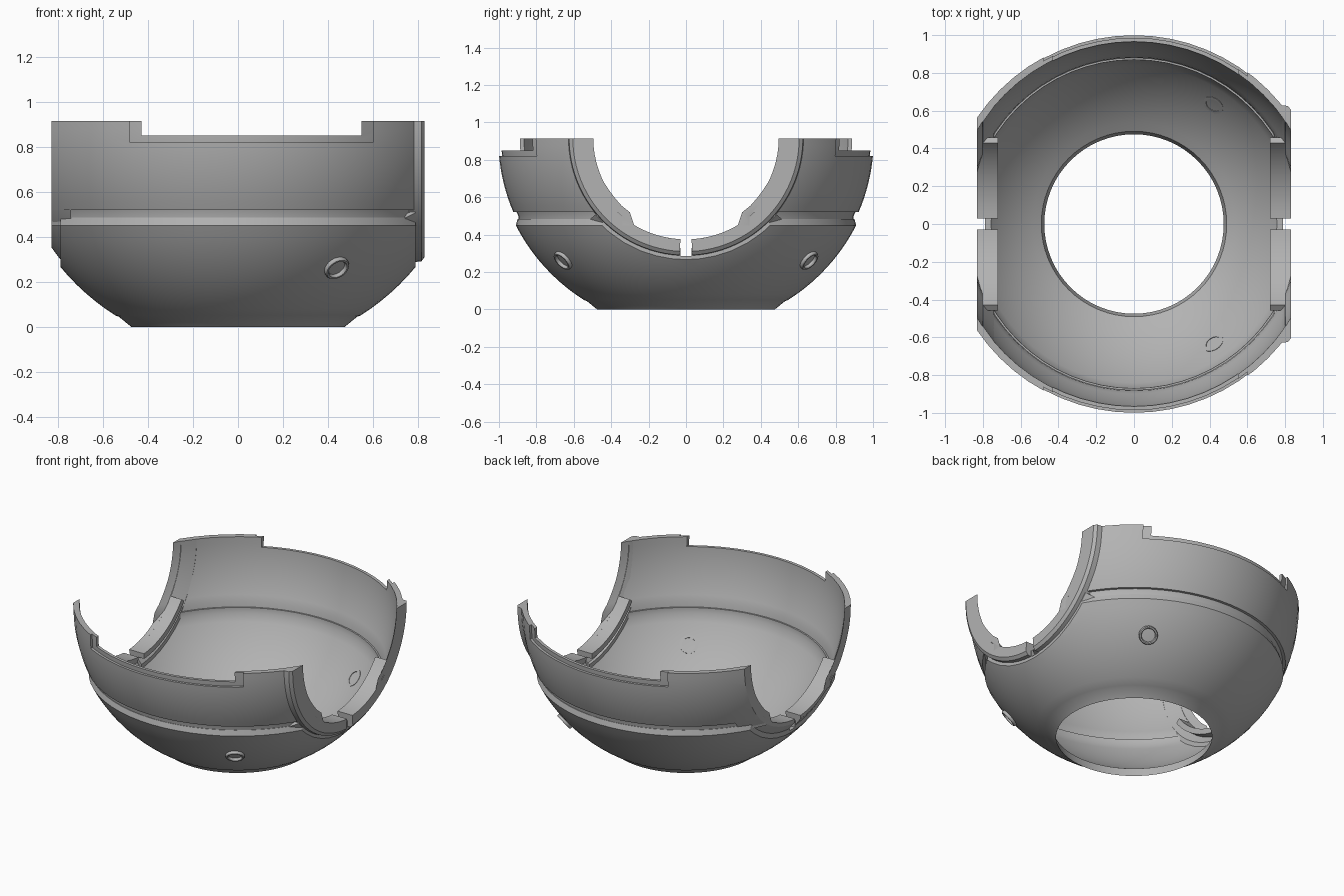
import bpy, bmesh, math
from mathutils import Vector, Matrix

cube = bpy.data.objects.get("Cube")
if cube:
    bpy.data.objects.remove(cube, do_unlink=True)

CZ = 0.915          # height of the sphere centre, also the top rim
SEG = 64

grey = bpy.data.materials.new("plain grey")
grey.use_nodes = True
colour = (0.45, 0.45, 0.45, 1)
grey.diffuse_color = colour
grey.node_tree.nodes["Principled BSDF"].inputs["Base Color"].default_value = colour
parts = []


def add_object(name, bm):
    bmesh.ops.recalc_face_normals(bm, faces=bm.faces)
    mesh = bpy.data.meshes.new(name)
    bm.to_mesh(mesh)
    bm.free()
    ob = bpy.data.objects.new(name, mesh)
    bpy.context.scene.collection.objects.link(ob)
    return ob


def lathe(name, profile, place, start=0.0, end=math.tau, steps=SEG):
    """Sweep a closed (radius, along) profile; place() maps it into space."""
    full = abs(end - start - math.tau) < 1e-6
    bm = bmesh.new()
    rings = []
    for i in range(steps if full else steps + 1):
        t = start + (end - start) * i / steps
        rings.append([bm.verts.new(place(r, a, t)) for r, a in profile])
    n = len(profile)
    for i in range(steps):
        a, b = rings[i], rings[(i + 1) % len(rings)]
        for j in range(n):
            k = (j + 1) % n
            bm.faces.new((a[j], a[k], b[k], b[j]))
    if not full:
        bm.faces.new(rings[0])
        bm.faces.new(rings[-1])
    ob = add_object(name, bm)
    ob.data.materials.append(grey)
    parts.append(ob)
    return ob


def upright(r, a, t):
    return (r * math.cos(t), r * math.sin(t), a)


def arc(radius, z0, z1, steps=10):
    """Profile points on the sphere between two heights."""
    a0, a1 = (math.asin((z - CZ) / radius) for z in (z0, z1))
    angles = [a0 + (a1 - a0) * i / steps for i in range(steps + 1)]
    return [(radius * math.cos(a), CZ + radius * math.sin(a)) for a in angles]


def box_cut(ob, low, high, operation):
    low, high = Vector(low), Vector(high)
    bm = bmesh.new()
    bmesh.ops.create_cube(bm, size=1)
    bmesh.ops.transform(bm, verts=bm.verts, matrix=Matrix.Translation((low + high) / 2)
                        @ Matrix.Diagonal((*(high - low), 1)))
    cutter = add_object("cutter", bm)
    cutter.hide_render = True
    mod = ob.modifiers.new("cut", 'BOOLEAN')
    mod.operation, mod.solver, mod.object = operation, 'EXACT', cutter
    graph = bpy.context.evaluated_depsgraph_get()
    mesh = bpy.data.meshes.new_from_object(ob.evaluated_get(graph))
    ob.modifiers.clear()
    ob.data = mesh
    bpy.data.objects.remove(cutter, do_unlink=True)


def trim_sides(ob, x):
    box_cut(ob, (-x, -2, -1), (x, 2, 2), 'INTERSECT')


# Lower bowl with bevelled foot ring, open base and sloping upper lip
lower = lathe("lower_bowl",
              [(0.475, 0), (0.53, 0.045)] + arc(1.022, 0.05, 0.45)
              + [(0.9, 0.485), (0.87, 0.485)] + arc(0.985, 0.45, 0.061), upright)
trim_sides(lower, 0.79)
box_cut(lower, (-2, -0.03, 0.285), (2, 0.03, 2), 'DIFFERENCE')

# Upper wall, outer layer with a shallow notch front and back
outer = lathe("upper_wall_outer", arc(1.004, 0.52, CZ) + arc(0.985, CZ, 0.52), upright)
trim_sides(outer, 0.83)
box_cut(outer, (-0.48, -2, 0.82), (0.6, 2, 2), 'DIFFERENCE')

# Upper wall, inner layer with its raised lip and straight skirt
inner = lathe("upper_wall_inner",
              [(0.897, 0.45)] + arc(0.988, 0.5, CZ) + arc(0.968, CZ, 0.52)
              + [(0.876, 0.45)], upright)
trim_sides(inner, 0.83)
box_cut(inner, (-0.43, -2, 0.85), (0.55, 2, 2), 'DIFFERENCE')

# Collars and inner flanges round the side openings, split by a slot
plain_rim = [(0.54, 0.83), (0.565, 0.828), (0.61, 0.795), (0.67, 0.742),
             (0.62, 0.742), (0.54, 0.80)]
raised_rim = [(0.54, 0.83), (0.605, 0.83), (0.625, 0.815), (0.632, 0.745), (0.54, 0.8)]
shelf = [(0.632, 0.79), (0.67, 0.742), (0.62, 0.742), (0.60, 0.79)]
flange = [(0.54, 0.72), (0.54, 0.82), (0.575, 0.80), (0.575, 0.72)]
slot = 0.055
for side, label in ((1, "left"), (-1, "right")):
    for face, end_label in ((1, "back"), (-1, "front")):
        def sideways(r, a, t, side=side, face=face):
            return (side * a, face * r * math.cos(t), CZ - r * math.sin(t))
        tag = label + "_" + end_label
        stop = math.pi / 2 - slot
        lathe("collar_" + tag, raised_rim if side > 0 else plain_rim,
              sideways, 0, stop, 24)
        lathe("flange_" + tag, flange, sideways, 0.65, stop, 16)
        if side > 0:
            lathe("shelf_" + tag, shelf, sideways, 0.7, stop, 16)

# Small round sockets on the lower bowl
for face, label in ((1, "back"), (-1, "front")):
    ring = lathe("socket_ring_" + label,
                 [(0.042, -0.04), (0.042, 0.012), (0.046, 0.018), (0.054, 0.018),
                  (0.058, 0.012), (0.058, -0.04)], upright, steps=24)
    normal = Vector((0.44, face * 0.66, 0.26 - CZ)).normalized()
    turn = normal.to_track_quat('Z', 'Y').to_matrix().to_4x4()
    ring.data.transform(Matrix.Translation(normal * 1.02 + Vector((0, 0, CZ))) @ turn)

# Smooth shading with crisp edges
bpy.ops.object.select_all(action='DESELECT')
for ob in parts:
    ob.select_set(True)
bpy.context.view_layer.objects.active = parts[0]
bpy.ops.object.shade_smooth_by_angle(angle=math.radians(30))
